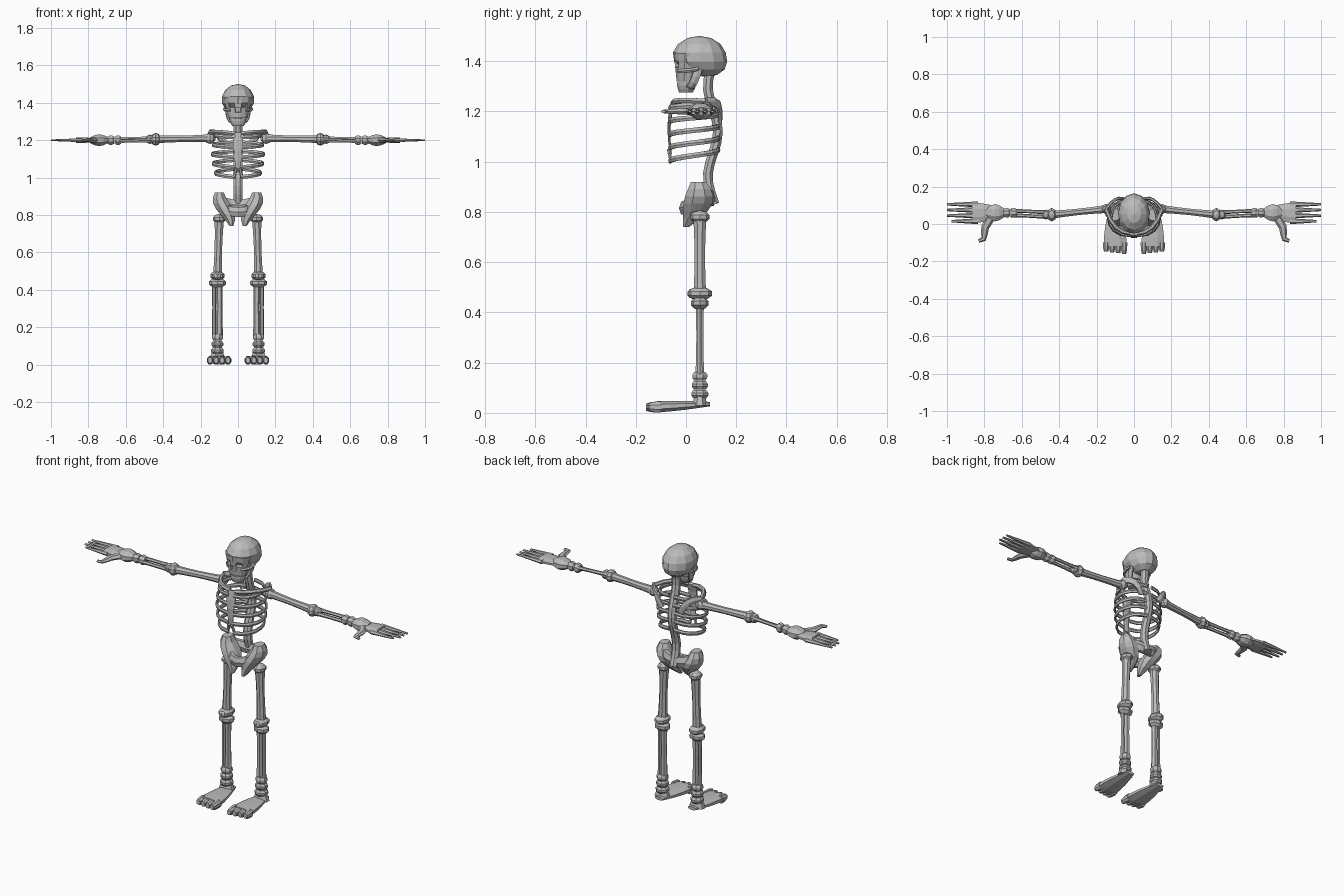
import bpy
import bmesh
from math import cos, sin, pi
from mathutils import Vector, Matrix

default_cube = bpy.data.objects.get("Cube")
if default_cube:
    bpy.data.objects.remove(default_cube)

bone_grey = bpy.data.materials.new("bone_grey")
bone_grey.use_nodes = True
grey = (.5, .5, .5, 1)
bone_grey.diffuse_color = grey
bone_grey.node_tree.nodes["Principled BSDF"].inputs["Base Color"].default_value = grey

X = Vector((1, 0, 0))
Y = Vector((0, 1, 0))
Z = Vector((0, 0, 1))


# Radius profiles along a part, from start (s = 0) to end (s = 1)
def steady(s):
    return 1


def taper(s):
    return 1 - .6 * s


def waist(s):
    return 1 - .2 * sin(pi * s)


def bulge(s):
    return .5 + .5 * sin(pi * s)


def blade(s):
    return .5 + .6 * sin(pi * s) - .3 * s


def drum(s):
    return .75 + .3 * sin(pi * s)


def widen(s):
    return .4 + .6 * sin(pi * s / 2)


def curve(*controls, steps=5):
    """Sample a Bezier curve, or a straight line between two controls."""
    samples = []
    for i in range(steps):
        level = [Vector(control) for control in controls]
        while len(level) > 1:
            level = [start.lerp(end, i / (steps - 1)) for start, end in zip(level, level[1:])]
        samples.append(level[0])
    return samples


def finish(name, bm, mirror=True):
    """Store a bmesh as an object, repeated on the other side if mirrored."""
    bmesh.ops.recalc_face_normals(bm, faces=bm.faces)
    mesh = bpy.data.meshes.new(name)
    bm.to_mesh(mesh)
    bm.free()
    mesh.materials.append(bone_grey)
    part = bpy.data.objects.new(name, mesh)
    bpy.context.collection.objects.link(part)
    if mirror:
        part.modifiers.new("mirror", 'MIRROR').use_mirror_merge = False


def loft(path, wide, thick, hint, profile, sides, axis):
    """Skin elliptical rings along a path; the thick radius follows the hint."""
    bm = bmesh.new()
    last = len(path) - 1
    rings = []
    for i, centre in enumerate(path):
        along = axis or (path[min(i + 1, last)] - path[max(i - 1, 0)]).normalized()
        across = along.cross(hint).normalized()
        up = across.cross(along)
        scale = profile(i / last)
        ring = []
        for k in range(sides):
            angle = 2 * pi * (k + .5) / sides - pi / 2
            offset = across * wide * cos(angle) + up * thick * sin(angle)
            ring.append(bm.verts.new(centre + offset * scale))
        rings.append(ring)
    for lower, upper in zip(rings, rings[1:]):
        for k in range(sides):
            bm.faces.new((lower[k], lower[k - 1], upper[k - 1], upper[k]))
    bm.faces.new(rings[0])
    bm.faces.new(rings[-1])
    bmesh.ops.recalc_face_normals(bm, faces=bm.faces)
    return bm


def limb(name, path, wide, thick, hint=Z, profile=steady, sides=8, mirror=True, axis=None):
    finish(name, loft(path, wide, thick, hint, profile, sides, axis), mirror)


def sphere(centre, size, segments=8, rings=5):
    bm = bmesh.new()
    bmesh.ops.create_uvsphere(bm, u_segments=segments, v_segments=rings, radius=1)
    bmesh.ops.transform(bm, matrix=Matrix.LocRotScale(centre, None, Vector(size)), verts=bm.verts)
    return bm


def knob(name, centre, wide, deep, tall):
    finish(name, sphere(centre, (wide, deep, tall)))


def drum_bone(name, centre, direction, radius, hint):
    half = direction * .017
    limb(name, curve(centre - half, centre + half, steps=4), radius, radius, hint, drum)


# Main joints of the left side
shoulder = Vector((.15, .08, 1.21))
elbow = Vector((.44, .05, 1.205))
wrist = Vector((.66, .06, 1.2))
hip = Vector((.1, .055, .78))
knee = Vector((.11, .055, .46))
ankle = Vector((.11, .055, .11))

# Cranium, with its lower back flattened
skull_centre = Vector((0, .053, 1.415))
cranium = sphere(skull_centre, (.087, .108, .086), segments=12, rings=7)
for vert in cranium.verts:
    drop = max(0, skull_centre.z - vert.co.z)
    vert.co.y += drop * .3
    vert.co.z += drop * .1
finish("cranium", cranium, mirror=False)

# Face with recessed eye sockets and nose
face = loft(curve((0, .013, 1.43), (0, .003, 1.32)), .08, .064, Y, lambda s: 1 - .35 * s, 12, Z)
sockets = []
nose = []
for panel in face.faces:
    middle = panel.calc_center_median()
    side = abs(middle.x)
    if middle.y < 0 and abs(middle.z - 1.39) < .01 and .01 < side < .05:
        sockets.append(panel)
    elif middle.y < 0 and abs(middle.z - 1.36) < .01 and side < .01:
        nose.append(panel)
bmesh.ops.inset_individual(face, faces=sockets, thickness=.004, depth=-.02)
bmesh.ops.inset_individual(face, faces=nose, thickness=.003, depth=-.01)
finish("face", face, mirror=False)

limb("jaw", curve((0, .003, 1.316), (0, 0, 1.276), steps=4), .046, .04, Y,
     lambda s: 1 - .3 * s * s, sides=12, mirror=False, axis=Z)
limb("jaw_branch", curve((.03, .01, 1.295), (.06, .03, 1.3), (.06, .05, 1.37)), .008, .018, Y, sides=6)
limb("cheekbone", curve((.04, -.03, 1.36), (.08, 0, 1.36), (.07, .05, 1.37)), .009, .009, sides=6)

# Spine follows a wave from the skull to the tailbone
spine_path = []
for height in curve(Z * 1.37, Z * .83, steps=14):
    sway = cos(2 * pi * (height.z - 1.12) / .36)
    spine_path.append(height + Y * (.107 + .02 * sway))
limb("spine", spine_path, .025, .021, Y, mirror=False)

# Ribs sweep from the spine round to the breastbone
for n in range(5):
    width = .105 + .033 * sin(pi * (n + 1) / 6)
    rib_path = []
    for k in range(9):
        turn = pi * k / 8
        rib_path.append(Vector((
            .015 + (width - .015) * abs(sin(turn)) ** .8,
            .033 + .097 * cos(turn),
            1.235 - .047 * n - (.02 + .006 * n) * k / 8)))
    limb("rib", rib_path, .007, .012, sides=6)
limb("lowest_rib_tip", curve((.02, -.06, 1.005), (.01, -.07, 1.05), steps=3), .009, .007, Y, sides=6)
limb("breastbone", curve((0, -.05, 1.24), (0, -.08, 1.15), (0, -.06, 1.03)), .034, .01, Y, taper, mirror=False)
limb("collarbone", curve((.015, -.05, 1.235), (.11, -.05, 1.25), shoulder + Z * .03), .012, .012, sides=6)
limb("shoulder_blade", curve(shoulder + Z * .03, (.1, .15, 1.25), (.06, .135, 1.16)), .009, .02, sides=6)

# Arms
knob("shoulder", shoulder, .03, .028, .03)
limb("upper_arm", curve(shoulder, elbow), .023, .023, profile=waist)
knob("elbow", elbow, .028, .038, .034)
knob("elbow_tip", elbow + X * .03, .024, .028, .025)
for offset in (-.012, .012):
    shift = Y * offset + Z * offset / 2
    limb("forearm", curve(elbow + X * .02 + shift, wrist + shift), .012, .012, profile=waist, sides=6)
for offset in (-.018, .02):
    drum_bone("wrist", wrist + X * offset, X, .027, Z)

# Hands
palm_end = wrist + X * .205
limb("palm", curve(wrist + X * .03, palm_end), .058, .016, profile=widen)
limb("palm_heel", curve(wrist + X * .035, wrist + X * .13), .05, .034, profile=bulge)
for k in range(4):
    spread = Y * (.045 - .03 * k)
    tip = X * (.34 - .025 * (k == 3))
    limb("finger", curve(palm_end - X * .03 + spread, wrist + tip + spread, steps=3),
         .016, .012, profile=taper, sides=6)
limb("thumb", curve((.77, .03, 1.2), (.83, -.04, 1.2), (.77, -.09, 1.2), (.83, -.09, 1.2)),
     .025, .016, profile=taper, sides=6)

# Pelvis
limb("hip_wing", curve((.1, .05, .92), (.11, .06, .86), (.04, .05, .81), (.035, 0, .74), steps=7),
     .052, .066, Y, blade, axis=Z)
limb("pubic_bone", curve((-.07, .03, .83), (0, -.05, .8), (.07, .03, .83)), .018, .03, sides=6, mirror=False)
limb("sacrum_bar", curve((-.08, .08, .865), (0, .12, .84), (.08, .08, .865)), .02, .034, sides=6, mirror=False)

# Legs
knob("hip_joint", hip, .034, .04, .026)
limb("thigh", curve(hip, knee), .027, .028, Y, waist)
knob("knee", knee + Z * .015, .04, .052, .026)
knob("kneecap", knee + Z * .015 - Y * .03, .026, .02, .02)
knob("shin_top", knee - Z * .023, .047, .036, .027)
for offset, radius in ((-.01, .02), (.018, .012)):
    shift = X * offset
    limb("shin", curve(knee + shift, ankle + Z * .04 + shift), radius, radius, Y, waist, sides=6)
for k in range(3):
    drum_bone("ankle", ankle + Z * .036 * (1 - k), Z, .032 + .002 * k, Y)
limb("ankle_base", curve(ankle - Z * .08, ankle - Z * .04, steps=3), .046, .032, Y, lambda s: 1 - .3 * s)

# Feet
limb("foot", curve((.105, .095, .035), (.1, -.12, .024)), .067, .024, profile=widen, axis=-Y)
for k in range(4):
    root = Vector((.053 + .032 * k, -.1, .023))
    limb("toe", curve(root, root - Y * (.06 - .004 * k), steps=4), .0185, .024,
         profile=lambda s: 1 - .35 * s ** 3)
